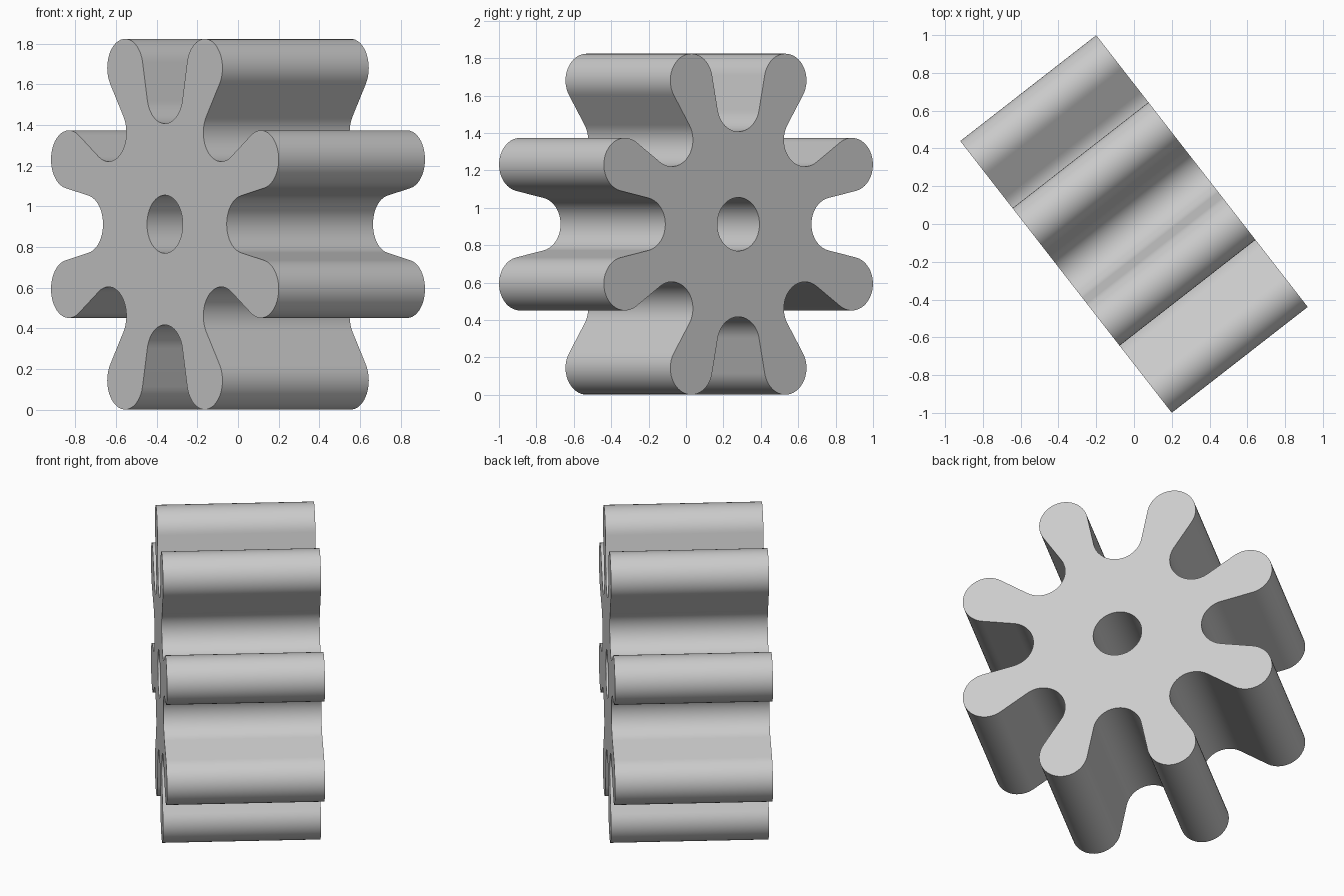
import bpy, bmesh
from math import pi, cos, sin, acos, atan2, hypot, radians
from mathutils import Matrix, Vector

cube = bpy.data.objects.get("Cube")
if cube:
    bpy.data.objects.remove(cube)

TEETH = 8
R = 0.143          # radius of tooth tips, valleys and bore
TIP = 0.832        # distance of tip centres from the axis
VALLEY = 0.495 + R  # distance of valley centres from the axis
DEPTH = 0.912
HEIGHT = 0.912     # axis height
HALF = pi / TEETH


def arc(centre, start, end, steps):
    return [centre + R * Vector((cos(a), sin(a), 0))
            for a in (start + (end - start) * i / steps for i in range(steps + 1))]


# One valley and one tooth, joined by a straight flank tangent to both circles
valley_centre = Vector((VALLEY, 0, 0))
tip_centre = TIP * Vector((cos(HALF), sin(HALF), 0))
d = tip_centre - valley_centre
b = atan2(d.y, d.x) + acos(2 * R / hypot(d.x, d.y))
sector = arc(valley_centre, 2 * pi - b, b, 20) + arc(tip_centre, b - pi, 2 * HALF + pi - b, 24)

# Full outline and bore
outline = [Matrix.Rotation(2 * HALF * k, 3, 'Z') @ p for k in range(TEETH) for p in sector]
bore = arc(Vector((0, 0, 0)), 0, 2 * pi, 48)[:-1]

bm = bmesh.new()
for loop in (outline, bore):
    verts = [bm.verts.new(p) for p in loop]
    for i, v in enumerate(verts):
        bm.edges.new((verts[i - 1], v))
bmesh.ops.triangle_fill(bm, edges=bm.edges[:], use_beauty=True, normal=(0, 0, 1))

# Extrude along the axis and centre
solid = bmesh.ops.extrude_face_region(bm, geom=bm.faces[:], use_keep_orig=True)
moved = [g for g in solid["geom"] if isinstance(g, bmesh.types.BMVert)]
bmesh.ops.translate(bm, verts=moved, vec=(0, 0, DEPTH))
bmesh.ops.translate(bm, verts=bm.verts[:], vec=(0, 0, -DEPTH / 2))
bmesh.ops.recalc_face_normals(bm, faces=bm.faces[:])

# Lay the axis level and turn it
bm.transform(Matrix.Translation((0, 0, HEIGHT))
             @ Matrix.Rotation(radians(-52.1), 4, 'Z')
             @ Matrix.Rotation(radians(90), 4, 'X'))
mesh = bpy.data.meshes.new("gear_wheel")
bm.to_mesh(mesh)
bm.free()

gear = bpy.data.objects.new("gear_wheel", mesh)
bpy.context.collection.objects.link(gear)

# Plain grey
grey = bpy.data.materials.new("light_grey")
grey.use_nodes = True
colour = (0.6, 0.6, 0.6, 1)
grey.diffuse_color = colour
grey.node_tree.nodes["Principled BSDF"].inputs["Base Color"].default_value = colour
mesh.materials.append(grey)

bpy.ops.object.select_all(action='DESELECT')
gear.select_set(True)
bpy.context.view_layer.objects.active = gear
bpy.ops.object.shade_smooth_by_angle(angle=radians(30))
